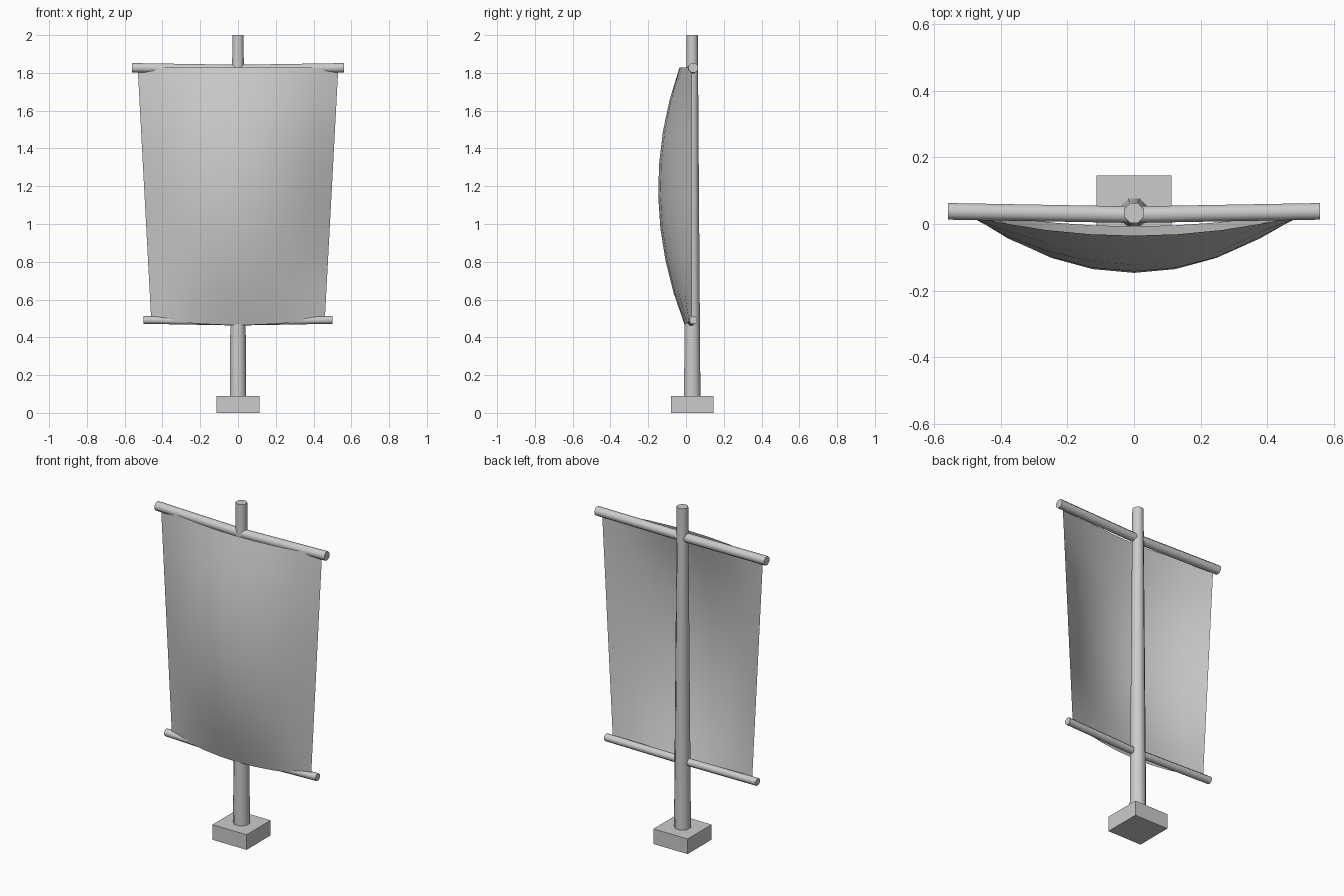
import bpy, bmesh, math
from mathutils import Vector

cube = bpy.data.objects.get("Cube")
if cube:
    bpy.data.objects.remove(cube, do_unlink=True)

grey = bpy.data.materials.new("plain grey")
grey.use_nodes = True
colour = (0.6, 0.6, 0.6, 1)
grey.diffuse_color = colour
grey.node_tree.nodes["Principled BSDF"].inputs["Base Color"].default_value = colour

AXIS_Y = 0.033  # depth of the mast centre line


def finish(name, bm, smooth_angle=None):
    mesh = bpy.data.meshes.new(name)
    bm.to_mesh(mesh)
    bm.free()
    mesh.materials.append(grey)
    obj = bpy.data.objects.new(name, mesh)
    bpy.context.collection.objects.link(obj)
    if smooth_angle:
        bpy.ops.object.select_all(action="DESELECT")
        obj.select_set(True)
        bpy.context.view_layer.objects.active = obj
        bpy.ops.object.shade_smooth_by_angle(angle=math.radians(smooth_angle))
    return obj


def spar(name, rings, u, v, sides=8):
    """Capped pole through (centre, radius) rings lying in the u, v plane."""
    bm = bmesh.new()
    loops = []
    for centre, radius in rings:
        angles = [2 * math.pi * (i + 0.5) / sides for i in range(sides)]
        loops.append([bm.verts.new(Vector(centre) + radius * (math.cos(a) * u + math.sin(a) * v))
                      for a in angles])
    for low, high in zip(loops, loops[1:]):
        for i in range(sides):
            j = (i + 1) % sides
            bm.faces.new((low[i], low[j], high[j], high[i]))
    bm.faces.new(loops[0][::-1])
    bm.faces.new(loops[-1])
    bmesh.ops.recalc_face_normals(bm, faces=bm.faces)
    return finish(name, bm, 50)


X, Y, Z = Vector((1, 0, 0)), Vector((0, 1, 0)), Vector((0, 0, 1))

# Square foot block
bm = bmesh.new()
bmesh.ops.create_cube(bm, size=1)
bmesh.ops.scale(bm, vec=(0.226, 0.226, 0.09), verts=bm.verts)
bmesh.ops.translate(bm, vec=(0, AXIS_Y, 0.045), verts=bm.verts)
finish("foot_block", bm)

# Tapered mast
spar("mast", [((0, AXIS_Y, 0.08), 0.047), ((0, AXIS_Y, 2), 0.032)], X, Y)

# Yards, bent slightly forward and down at the middle
for name, half, z, radius in (("upper_yard", 0.56, 1.827, 0.027),
                              ("lower_yard", 0.5, 0.492, 0.022)):
    end_y = AXIS_Y + 0.005
    spar(name, [((-half, end_y, z), radius), ((0, end_y - 0.01, z - 0.009), radius),
                ((half, end_y, z), radius)], Y, Z)

# Billowing sail: a tapered grid pushed forward, its foot sagging in the middle
bm = bmesh.new()
N = 8
bmesh.ops.create_grid(bm, x_segments=N, y_segments=N, size=1)
for vert in bm.verts:
    u, t = vert.co.x, (1 - vert.co.y) / 2
    bow = 1 - u * u
    depth = 0.068 * (1 - t) + 0.04 * t + 0.504 * t * (1 - t)
    vert.co = ((0.531 - 0.071 * t) * u, AXIS_Y - depth * bow,
               1.828 - 1.328 * t - 0.035 * t * bow)
finish("sail", bm, 60)
